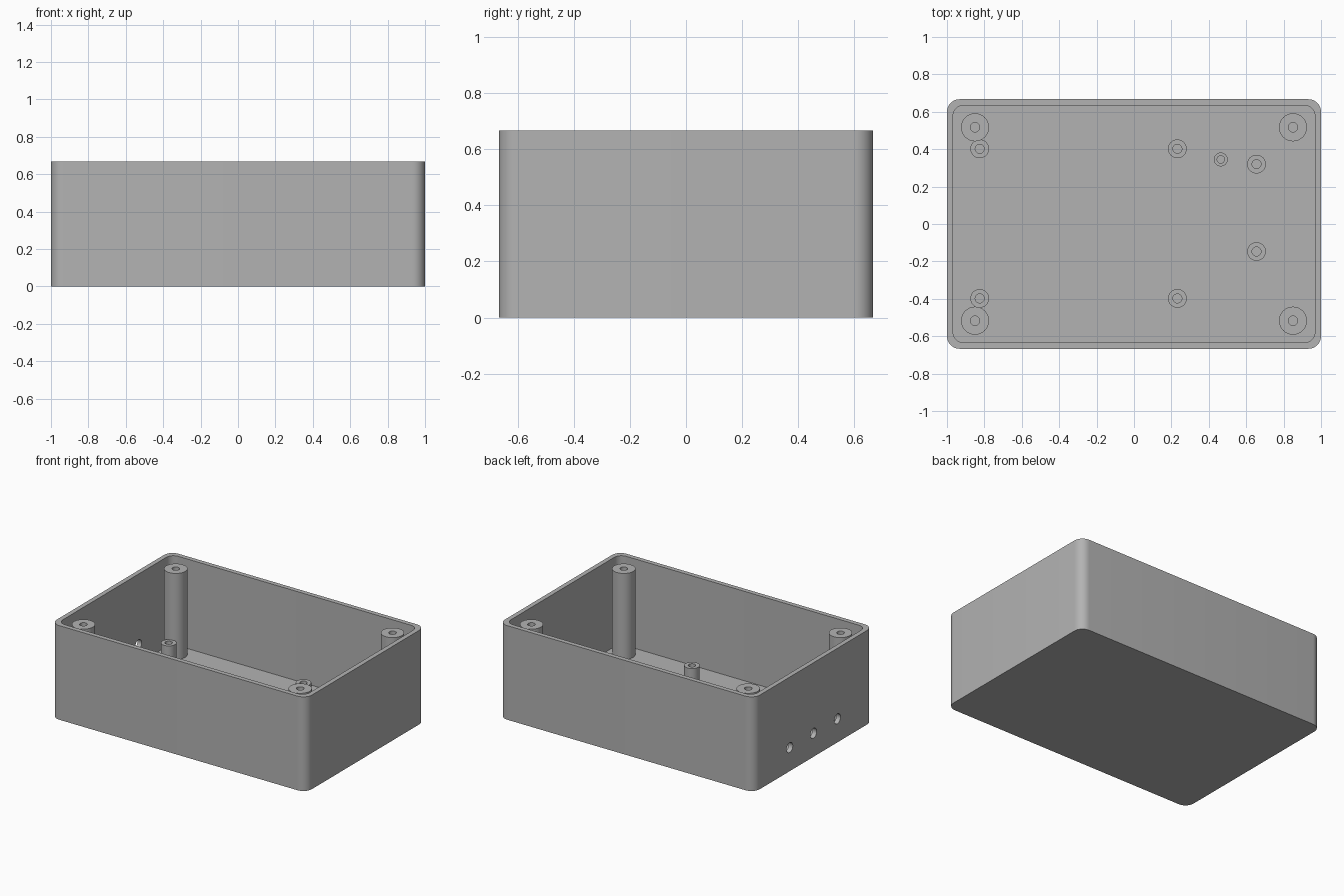
import bpy
import bmesh
import math

if "Cube" in bpy.data.objects:
    bpy.data.objects.remove(bpy.data.objects["Cube"], do_unlink=True)

HALF_X, HALF_Y, HEIGHT = 1.0, 0.667, 0.667
WALL = 0.033
CORNER = 0.067

grey = bpy.data.materials.new("plain grey")
grey.use_nodes = True
COLOUR = (0.45, 0.45, 0.45, 1)
grey.diffuse_color = COLOUR
grey.node_tree.nodes["Principled BSDF"].inputs["Base Color"].default_value = COLOUR


def rounded_ring(hx, hy, r, z, steps=10):
    """Rounded rectangle outline at height z."""
    pts = []
    for q, (sx, sy) in enumerate([(1, 1), (-1, 1), (-1, -1), (1, -1)]):
        for i in range(steps + 1):
            a = math.pi / 2 * (q + i / steps)
            pts.append((sx * (hx - r) + r * math.cos(a),
                        sy * (hy - r) + r * math.sin(a), z))
    return pts


def circle_ring(x, y, r, z, sides=32):
    return [(x + r * math.cos(math.tau * i / sides),
             y + r * math.sin(math.tau * i / sides), z) for i in range(sides)]


def loft(name, rings, caps):
    """Join a stack of matching rings, optionally capping both ends."""
    bm = bmesh.new()
    loops = [[bm.verts.new(p) for p in ring] for ring in rings]
    for a, b in zip(loops, loops[1:]):
        for i in range(len(a)):
            j = (i + 1) % len(a)
            bm.faces.new((a[i], a[j], b[j], b[i]))
    if caps:
        bm.faces.new(loops[0][::-1])
        bm.faces.new(loops[-1])
    mesh = bpy.data.meshes.new(name)
    bm.to_mesh(mesh)
    bm.free()
    mesh.materials.append(grey)
    ob = bpy.data.objects.new(name, mesh)
    bpy.context.collection.objects.link(ob)
    return ob


def smooth(ob):
    bpy.ops.object.select_all(action="DESELECT")
    ob.select_set(True)
    bpy.context.view_layer.objects.active = ob
    bpy.ops.object.shade_smooth_by_angle(angle=math.radians(30))


def tube_post(name, x, y, radius, bore, top):
    """Screw post standing on the floor, bored down to it."""
    foot = WALL - 0.01
    smooth(loft(name, [circle_ring(x, y, radius, foot),
                       circle_ring(x, y, radius, top),
                       circle_ring(x, y, bore, top),
                       circle_ring(x, y, bore, foot)], False))


# Open box: outer wall, rim, inner wall and floor
inner = (HALF_X - WALL, HALF_Y - WALL, CORNER - 0.012)
box = loft("enclosure_box", [
    rounded_ring(HALF_X, HALF_Y, CORNER, 0),
    rounded_ring(HALF_X, HALF_Y, CORNER, HEIGHT),
    rounded_ring(*inner, HEIGHT),
    rounded_ring(*inner, WALL)], True)

# Three round cable holes through the right end wall
for y in (-0.267, 0, 0.267):
    bpy.ops.mesh.primitive_cylinder_add(
        vertices=32, radius=0.035, depth=0.1,
        location=(-HALF_X + WALL / 2, y, 0.167), rotation=(0, math.pi / 2, 0))
    cutter = bpy.context.object
    cutter.name = "cable_hole_cutter"
    cutter.hide_render = True
    cutter.data.materials.append(grey)
    cut = box.modifiers.new("cable_hole", "BOOLEAN")
    cut.operation = "DIFFERENCE"
    cut.solver = "EXACT"
    cut.object = cutter
    bpy.context.view_layer.objects.active = box
    bpy.ops.object.modifier_apply(modifier=cut.name)
    bpy.data.objects.remove(cutter, do_unlink=True)
smooth(box)

# Tall lid posts in the corners
for sx in (-1, 1):
    for sy in (-1, 1):
        tube_post("lid_post", sx * 0.85, sy * 0.517, 0.075, 0.025, 0.642)

# Short standoffs for the main board and the side board
for x, y in [(-0.825, 0.402), (-0.825, -0.398), (0.232, 0.402), (0.232, -0.398),
             (0.655, 0.32), (0.655, -0.147)]:
    tube_post("board_standoff", x, y, 0.05, 0.024, 0.167)
tube_post("small_standoff", 0.464, 0.345, 0.037, 0.02, 0.167)
